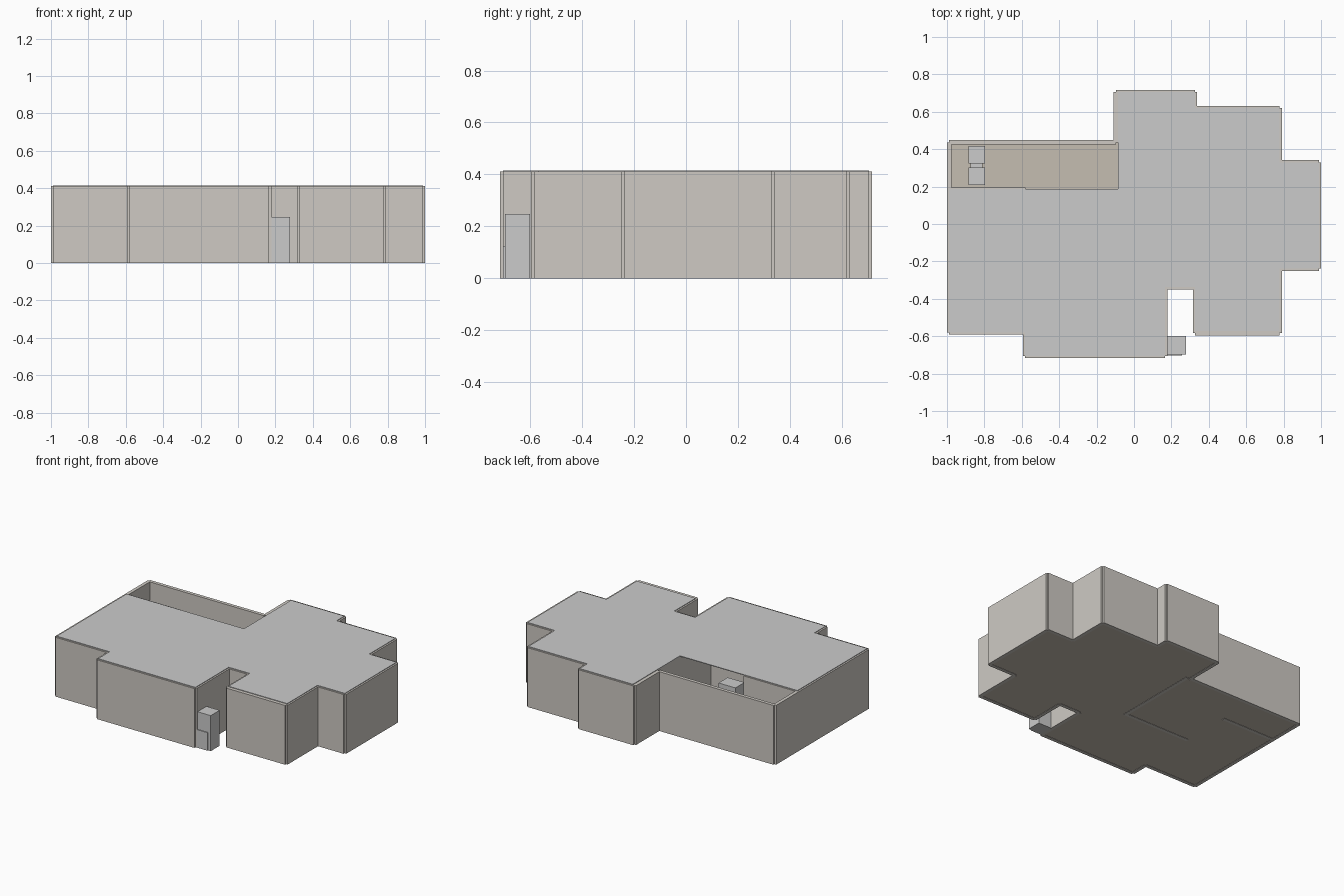
import bpy, bmesh
from mathutils import Vector

if "Cube" in bpy.data.objects:
    bpy.data.objects.remove(bpy.data.objects["Cube"])

T = 0.024          # wall thickness
WALL_TOP = 0.412


def material(name, rgb):
    m = bpy.data.materials.new(name)
    m.diffuse_color = (*rgb, 1)
    m.use_nodes = True
    m.node_tree.nodes["Principled BSDF"].inputs["Base Color"].default_value = m.diffuse_color
    return m


stone = material("warm_grey", (0.62, 0.59, 0.55))
floor_mat = material("tan_floor", (0.56, 0.51, 0.44))


def finish(name, bm, mat=None):
    bmesh.ops.recalc_face_normals(bm, faces=bm.faces)
    me = bpy.data.meshes.new(name)
    bm.to_mesh(me)
    bm.free()
    ob = bpy.data.objects.new(name, me)
    bpy.context.collection.objects.link(ob)
    if mat:
        me.materials.append(mat)
    return ob


def box(name, x0, x1, y0, y1, z0, z1, mat=None):
    bm = bmesh.new()
    bmesh.ops.create_cube(bm, size=1)
    for v in bm.verts:
        v.co = Vector(((x0 + x1) / 2 + v.co.x * (x1 - x0),
                       (y0 + y1) / 2 + v.co.y * (y1 - y0),
                       (z0 + z1) / 2 + v.co.z * (z1 - z0)))
    return finish(name, bm, mat)


def slab(name, pts, z0, z1, mat=None):
    bm = bmesh.new()
    face = bm.faces.new([bm.verts.new((x, y, z0)) for x, y in pts])
    up = bmesh.ops.extrude_face_region(bm, geom=[face])["geom"]
    for v in up:
        if isinstance(v, bmesh.types.BMVert):
            v.co.z = z1
    if len([f for f in bm.faces if all(abs(v.co.z - z0) < 1e-6 for v in f.verts)]) == 0:
        bm.faces.new([v for v in bm.verts if abs(v.co.z - z0) < 1e-6])
    return finish(name, bm, mat)


def wall(name, a, b):
    # panel centred on an axis-aligned line, ending exactly at its end points
    (ax, ay), (bx, by) = a, b
    h = T / 2
    if abs(ax - bx) > abs(ay - by):
        return box(name, min(ax, bx), max(ax, bx), ay - h, ay + h, 0, WALL_TOP, stone)
    return box(name, ax - h, ax + h, min(ay, by), max(ay, by), 0, WALL_TOP, stone)


# outer wall centre lines, clockwise from the back left corner
outline = [(-0.988, 0.437), (-0.097, 0.437), (-0.097, 0.705), (0.325, 0.705),
           (0.325, 0.62), (0.778, 0.62), (0.778, 0.33), (0.988, 0.33),
           (0.988, -0.238), (0.778, -0.238), (0.778, -0.583), (0.327, -0.583),
           (0.327, -0.338), (0.166, -0.338), (0.166, -0.705), (-0.582, -0.705),
           (-0.582, -0.58), (-0.988, -0.58)]
for i, p in enumerate(outline):
    wall(f"outer_wall_{i + 1}", p, outline[(i + 1) % len(outline)])

# floor
slab("floor", outline, 0.002, 0.006, floor_mat)

# roof leaves the balcony open to the sky and stops short at the front right
roof = [(-0.988, 0.187), (-0.085, 0.187), (-0.085, 0.705)] + outline[3:]
roof = [(x, -0.571) if y == -0.583 else (x, y) for x, y in roof]
slab("roof", roof, 0.411, 0.416)

# inner walls around the balcony and the open room behind it
wall("balcony_side_wall", (-0.073, 0.437), (-0.073, -0.155))
wall("balcony_inner_wall", (-0.976, 0.184), (-0.58, 0.184))
wall("room_back_wall", (-0.061, -0.167), (-0.58, -0.167))

# room cabinet
box("cabinet", -0.38, -0.25, -0.1, 0.0, 0.006, 0.2)

# balcony pair of units joined by a link
for i, y in enumerate((0.255, 0.37)):
    box(f"balcony_unit_{i + 1}", -0.886, -0.796, y - 0.046, y + 0.048, 0.006, 0.14)
box("balcony_link", -0.873, -0.81, 0.3, 0.326, 0.006, 0.1)

# tall cabinet with lower front panel beside the entrance recess
box("entrance_cabinet", 0.178, 0.279, -0.698, -0.6, 0, 0.247)
box("entrance_cabinet_panel", 0.176, 0.257, -0.704, -0.697, 0, 0.125)
